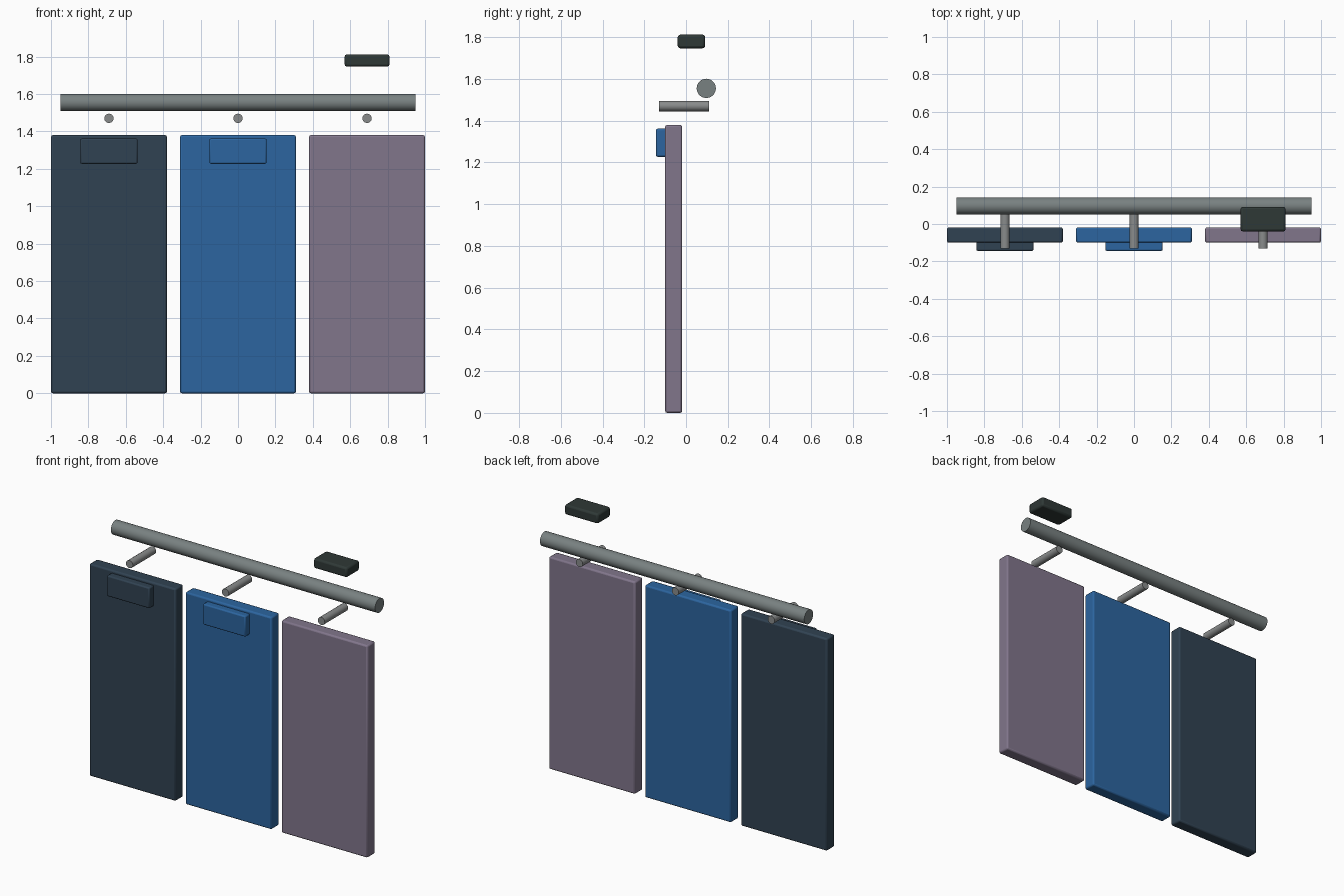
import bpy, math

if "Cube" in bpy.data.objects:
    bpy.data.objects.remove(bpy.data.objects["Cube"])


def material(name, rgb):
    m = bpy.data.materials.new(name)
    m.diffuse_color = (*rgb, 1)
    m.use_nodes = True
    m.node_tree.nodes["Principled BSDF"].inputs["Base Color"].default_value = m.diffuse_color
    return m


def finish(ob, name, mat):
    ob.name = name
    ob.data.materials.append(mat)
    bpy.ops.object.shade_smooth_by_angle(angle=math.radians(35))


def box(name, lo, hi, mat, bevel):
    bpy.ops.mesh.primitive_cube_add(size=1, location=[(a + b) / 2 for a, b in zip(lo, hi)])
    ob = bpy.context.object
    ob.scale = [b - a for a, b in zip(lo, hi)]
    bpy.ops.object.transform_apply(location=False, rotation=False, scale=True)
    finish(ob, name, mat)
    mod = ob.modifiers.new("rounded_edges", 'BEVEL')
    mod.width = bevel
    mod.segments = 2
    # keep the bevel ahead of the smoothing
    ob.modifiers.move(len(ob.modifiers) - 1, 0)


def rod(name, centre, radius, length, rotation, sides, mat):
    bpy.ops.mesh.primitive_cylinder_add(vertices=sides, radius=radius, depth=length,
                                        location=centre, rotation=rotation)
    finish(bpy.context.object, name, mat)


metal = material("metal", (0.19, 0.22, 0.22))
peg_metal = material("peg_metal", (0.25, 0.26, 0.26))
dark = material("dark", (0.028, 0.04, 0.037))
cloths = [material("navy", (0.03, 0.055, 0.085)),
          material("blue", (0.025, 0.13, 0.35)),
          material("mauve", (0.22, 0.18, 0.26))]

# Hanging panels with a peg above each; the first two carry a raised patch
for i, (x, cloth) in enumerate(zip((-0.69, 0, 0.69), cloths)):
    n = i + 1
    box(f"panel_{n}", (x - 0.31, -0.10, 0), (x + 0.31, -0.018, 1.38), cloth, 0.01)
    if i < 2:
        box(f"patch_{n}", (x - 0.153, -0.144, 1.227), (x + 0.153, -0.09, 1.362), cloth, 0.008)
    rod(f"peg_{n}", (x, -0.01, 1.47), 0.025, 0.24, (math.pi / 2, 0, 0), 16, peg_metal)

# Rail along the back
rod("rail", (0, 0.097, 1.555), 0.046, 1.9, (0, math.pi / 2, 0), 32, metal)

# Small block above the right end
box("block", (0.57, -0.04, 1.747), (0.81, 0.092, 1.812), dark, 0.012)
